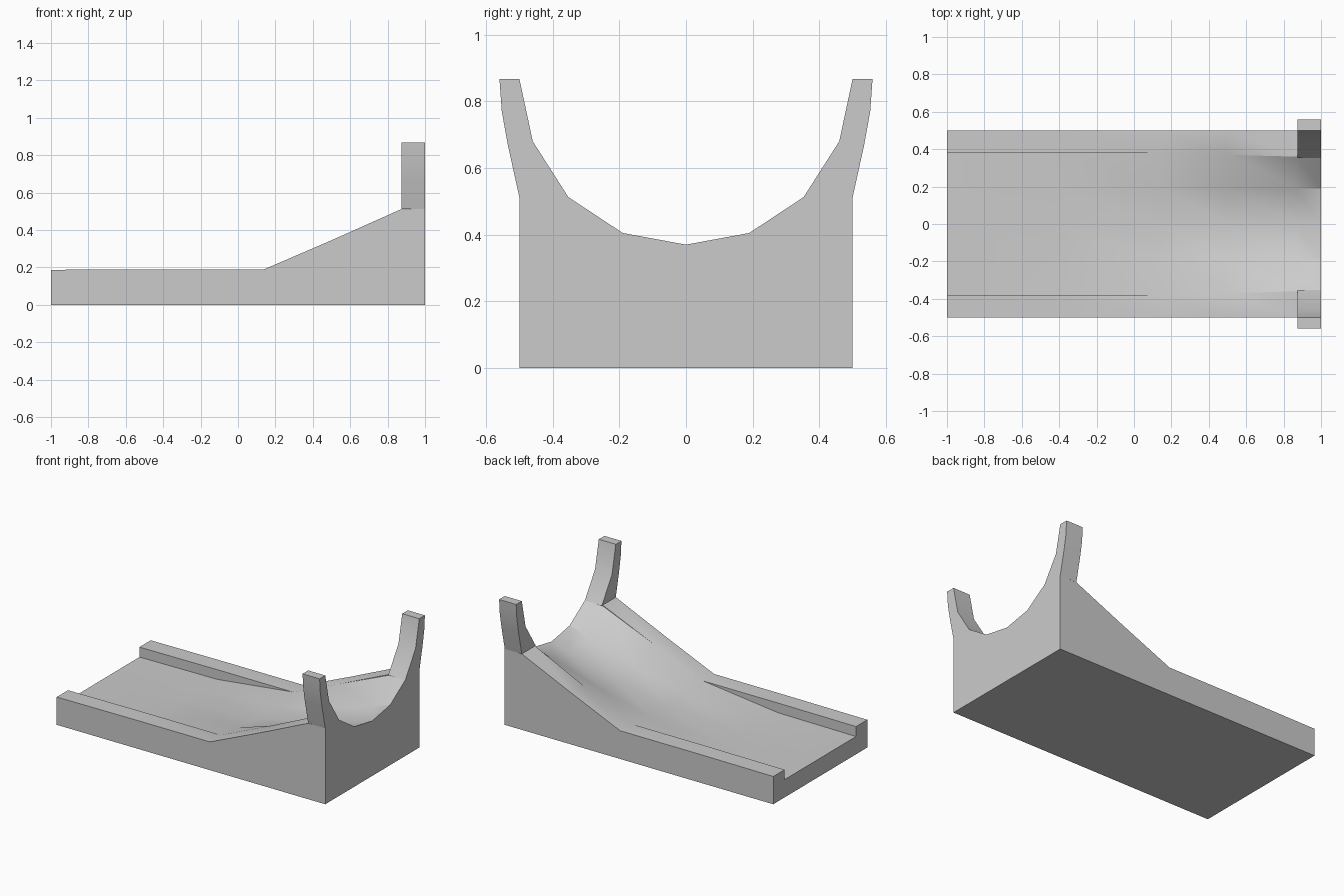
import bpy, bmesh, math

if "Cube" in bpy.data.objects:
    bpy.data.objects.remove(bpy.data.objects["Cube"])


def loft(name, sections):
    """Skin closed cross-sections of (x, y, z) points and cap both ends."""
    bm = bmesh.new()
    rings = [[bm.verts.new(p) for p in s] for s in sections]
    n = len(rings[0])
    for a, b in zip(rings, rings[1:]):
        for i in range(n):
            j = (i + 1) % n
            bm.faces.new((a[i], a[j], b[j], b[i]))
    bm.faces.new(rings[0])
    bm.faces.new(rings[-1])
    bmesh.ops.remove_doubles(bm, verts=bm.verts, dist=0.0005)
    bmesh.ops.recalc_face_normals(bm, faces=bm.faces)
    me = bpy.data.meshes.new(name)
    bm.to_mesh(me)
    bm.free()
    ob = bpy.data.objects.new(name, me)
    bpy.context.collection.objects.link(ob)
    bpy.ops.object.select_all(action='DESELECT')
    ob.select_set(True)
    bpy.context.view_layer.objects.active = ob
    bpy.ops.object.shade_smooth_by_angle(angle=math.radians(25))
    return ob


# Ramp body: x, rail height, channel half-width, floor edge, floor middle, floor centre
stations = [
    (-1.00, 0.187, 0.38, 0.12, 0.12, 0.12),
    (-0.42, 0.19, 0.38, 0.125, 0.125, 0.125),
    (0.14, 0.19, 0.38, 0.19, 0.168, 0.16),
    (0.50, 0.345, 0.37, 0.345, 0.255, 0.228),
    (0.87, 0.51, 0.36, 0.505, 0.365, 0.328),
    (1.00, 0.512, 0.352, 0.512, 0.405, 0.37),
]


def body_section(x, rail, w, edge, mid, centre):
    half = [(0.5, 0), (0.5, rail), (w, rail), (w, edge), (0.19, mid)]
    pts = half + [(0, centre)] + [(-y, z) for y, z in reversed(half)]
    return [(x, y, z) for y, z in pts]


loft("ramp_body", [body_section(*s) for s in stations])

# Curved prongs standing at the high end, one per side
prong = [(0.352, 0.511), (0.46, 0.68), (0.5, 0.867), (0.56, 0.867),
         (0.553, 0.77), (0.535, 0.67), (0.5, 0.511)]
for side, label in ((1, "back"), (-1, "front")):
    loft("prong_" + label,
         [[(x, side * y, z) for y, z in prong] for x in (0.873, 1.0)])
